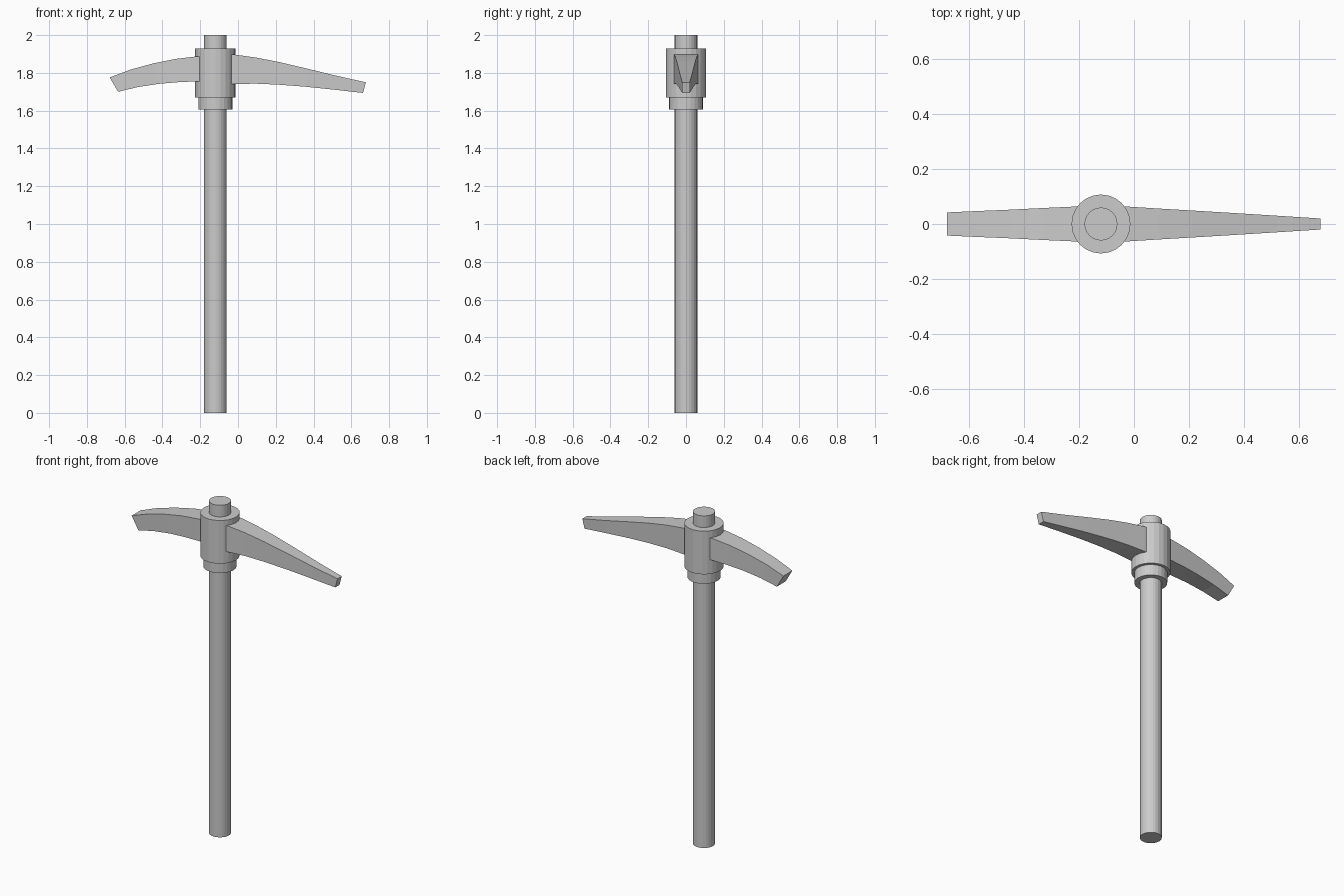
import bpy, bmesh

if "Cube" in bpy.data.objects:
    bpy.data.objects.remove(bpy.data.objects["Cube"])

CX = -0.12  # handle axis


def make_object(name, bm):
    bmesh.ops.recalc_face_normals(bm, faces=bm.faces)
    mesh = bpy.data.meshes.new(name)
    bm.to_mesh(mesh)
    bm.free()
    obj = bpy.data.objects.new(name, mesh)
    bpy.context.collection.objects.link(obj)
    return obj


def cylinder(name, radius, z0, z1, sides=24):
    bpy.ops.mesh.primitive_cylinder_add(
        vertices=sides, radius=radius, depth=z1 - z0,
        location=(CX, 0, (z0 + z1) / 2))
    bpy.context.object.name = name


def blade(name, sections):
    """Loft rectangular sections: (top x, top z, bottom x, bottom z, half width)."""
    bm = bmesh.new()
    rings = []
    for tx, tz, bx, bz, w in sections:
        rings.append([bm.verts.new(p) for p in
                      ((tx, -w, tz), (tx, w, tz), (bx, w, bz), (bx, -w, bz))])
    for a, b in zip(rings, rings[1:]):
        for i in range(4):
            j = (i + 1) % 4
            bm.faces.new((a[i], a[j], b[j], b[i]))
    bm.faces.new(rings[0])
    bm.faces.new(rings[-1])
    return make_object(name, bm)


# Handle, head socket and the smaller ring below it
cylinder("handle", 0.06, 0.0, 2.0)
cylinder("head_socket", 0.107, 1.67, 1.93)
cylinder("lower_ring", 0.09, 1.605, 1.67)

# Long tapering pick on the right
blade("pick_point", [
    (-0.10, 1.903, -0.10, 1.738, 0.065),
    (-0.02, 1.897, -0.02, 1.741, 0.063),
    (0.09, 1.882, 0.09, 1.743, 0.056),
    (0.21, 1.859, 0.21, 1.738, 0.049),
    (0.36, 1.824, 0.355, 1.727, 0.040),
    (0.52, 1.785, 0.51, 1.711, 0.030),
    (0.677, 1.75, 0.662, 1.694, 0.020),
])

# Shorter, broader chisel on the left
blade("chisel_end", [
    (-0.14, 1.892, -0.14, 1.755, 0.065),
    (-0.22, 1.887, -0.22, 1.755, 0.063),
    (-0.33, 1.874, -0.315, 1.751, 0.058),
    (-0.45, 1.850, -0.42, 1.742, 0.052),
    (-0.57, 1.817, -0.53, 1.725, 0.047),
    (-0.679, 1.776, -0.635, 1.70, 0.042),
])
